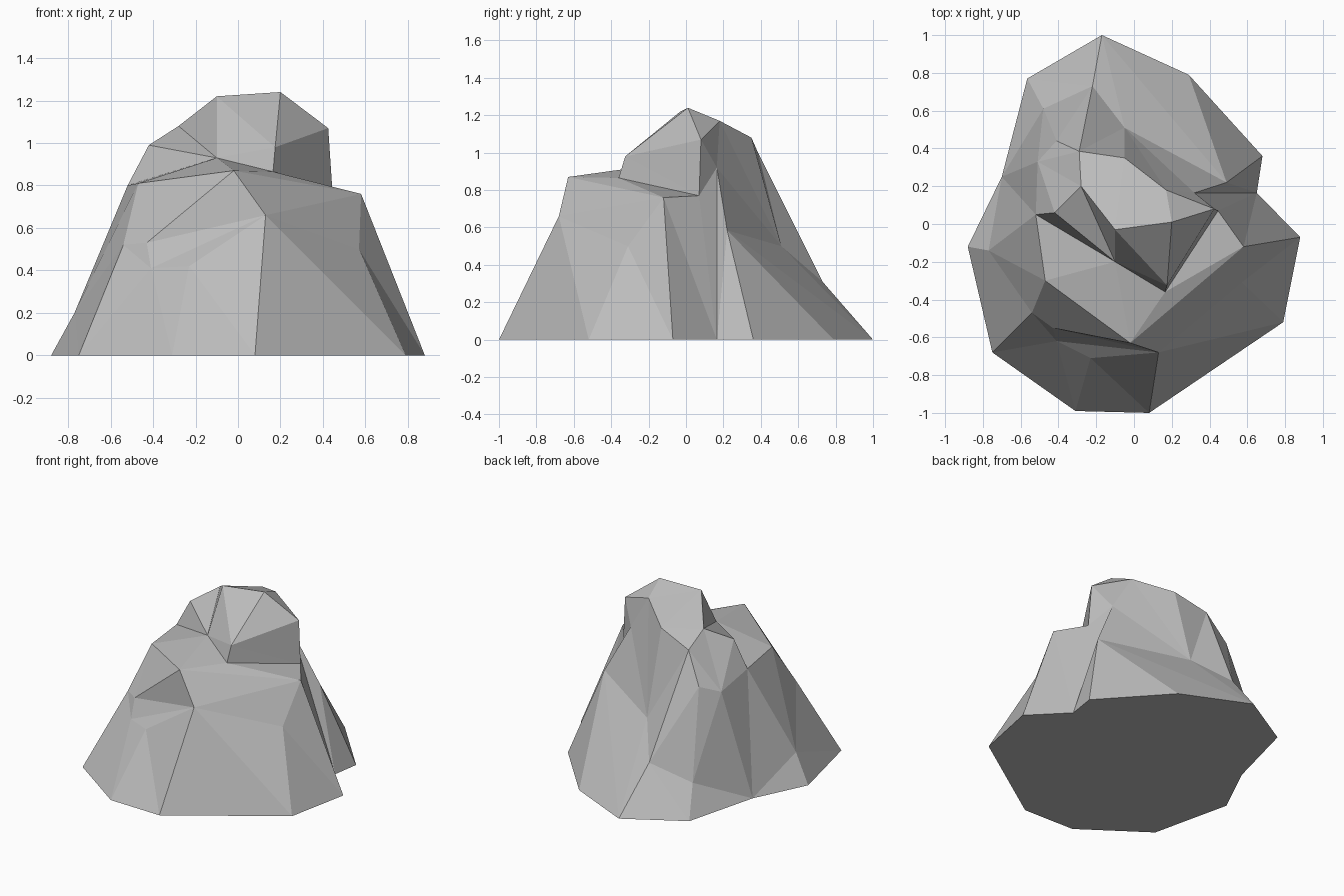
import bpy
import bmesh
from mathutils import Vector
from mathutils.geometry import delaunay_2d_cdt

default_cube = bpy.data.objects.get("Cube")
if default_cube:
    bpy.data.objects.remove(default_cube, do_unlink=True)

# Ground outline of the rock, named by compass direction (back is north)
outline = dict(
    north=(-.17, 1), northeast=(.29, .79), east_upper=(.68, .36),
    east_notch=(.65, .165), east=(.88, -.07), southeast=(.79, -.52),
    south=(.08, -1), south_west=(-.31, -.99), southwest=(-.75, -.68),
    west=(-.88, -.12), west_upper=(-.7, .25), northwest=(-.565, .77),
)

# Front ledge and the cleft under its nose
ledge = dict(
    nose=(-.02, -.63, .87), chin=(.13, -.68, .66), shoulder=(.58, -.12, .76),
    flank=(.57, -.31, .5), elbow=(-.47, -.3, .81), wrist=(-.54, -.47, .52),
    lip=(-.43, -.55, .53), jaw=(-.41, -.62, .41), belly=(-.23, -.71, .42),
    hip=(-.52, .05, .8),
)

# Upper block: its foot on the ledge, its rim and its top
summit = dict(
    foot=(.445, .07, .77), corner=(.425, .08, 1.07), heel=(.165, -.36, .865),
    brow=(.175, -.325, .98), throat=(-.1, -.2, .93), peak=(.2, .01, 1.24),
    crown=(-.1, -.03, 1.22), step=(-.28, .2, 1.08), knob=(-.42, .06, .99),
    rear=(.17, .18, 1.17), nape=(-.05, .35, 1.08), ridge=(-.29, .385, 1),
)

# Gullies and buttresses on the back and sides
back = dict(
    dent=(.32, .165, .92), gully=(.49, .22, .585), saddle=(-.05, .51, .5),
    spur=(-.22, .73, .31), bulge=(-.41, .44, .79), hollow=(-.51, .33, .74),
    buttress=(-.48, .61, .19), side=(-.77, -.14, .2),
)

# Crease lines the facets must follow, as chains of named points
ledge_creases = [
    "south chin nose throat",
    "chin lip nose elbow",
    "chin jaw lip wrist elbow hip",
    "southwest wrist",
    "southwest jaw belly chin",
    "south_west belly south",
    "chin flank southeast",
    "east flank shoulder east",
    "chin shoulder nose",
    "foot shoulder heel",
]
summit_creases = [
    "hip throat heel foot",
    "nose heel brow corner foot",
    "hip knob step throat crown brow peak corner",
    "throat brow",
    "step crown peak rear corner dent rear nape ridge step",
]
back_creases = [
    "foot dent gully east_upper",
    "foot east_notch dent",
    "east_notch gully saddle nape",
    "gully north saddle ridge",
    "ridge spur north",
    "ridge bulge hollow hip",
    "bulge buttress northwest",
    "hollow west_upper",
    "hip side west",
]


def crease_edges(names):
    """Turn the ground outline and the crease chains into index pairs."""
    ring = list(outline)
    chains = [ring + ring[:1]]
    for creases in (ledge_creases, summit_creases, back_creases):
        chains += [line.split() for line in creases]
    return [(names.index(a), names.index(b))
            for chain in chains for a, b in zip(chain, chain[1:])]


def build_rock(material):
    """Stretch a faceted skin over the creases and close it underneath."""
    points = {name: Vector((*xy, 0)) for name, xy in outline.items()}
    for group in (ledge, summit, back):
        points.update({name: Vector(co) for name, co in group.items()})
    names = list(points)
    flat = [points[name].to_2d() for name in names]
    skin = delaunay_2d_cdt(flat, crease_edges(names), [], 1, .0001)
    corners, triangles, sources = skin[0], skin[2], skin[3]

    bm = bmesh.new()
    verts = []
    for corner, source in zip(corners, sources):
        height = points[names[source[0]]].z
        verts.append(bm.verts.new((*corner, height)))
    for triangle in triangles:
        bm.faces.new([verts[i] for i in triangle])
    rim = [edge for edge in bm.edges if edge.is_boundary]
    bmesh.ops.contextual_create(bm, geom=rim)
    bmesh.ops.recalc_face_normals(bm, faces=bm.faces)

    mesh = bpy.data.meshes.new("rock")
    bm.to_mesh(mesh)
    bm.free()
    mesh.materials.append(material)
    rock = bpy.data.objects.new("rock", mesh)
    bpy.context.collection.objects.link(rock)


# Single stone colour
stone = bpy.data.materials.new("stone grey")
stone.use_nodes = True
stone.diffuse_color = (.5, .5, .5, 1)
shader = stone.node_tree.nodes["Principled BSDF"]
shader.inputs["Base Color"].default_value = stone.diffuse_color

build_rock(stone)
